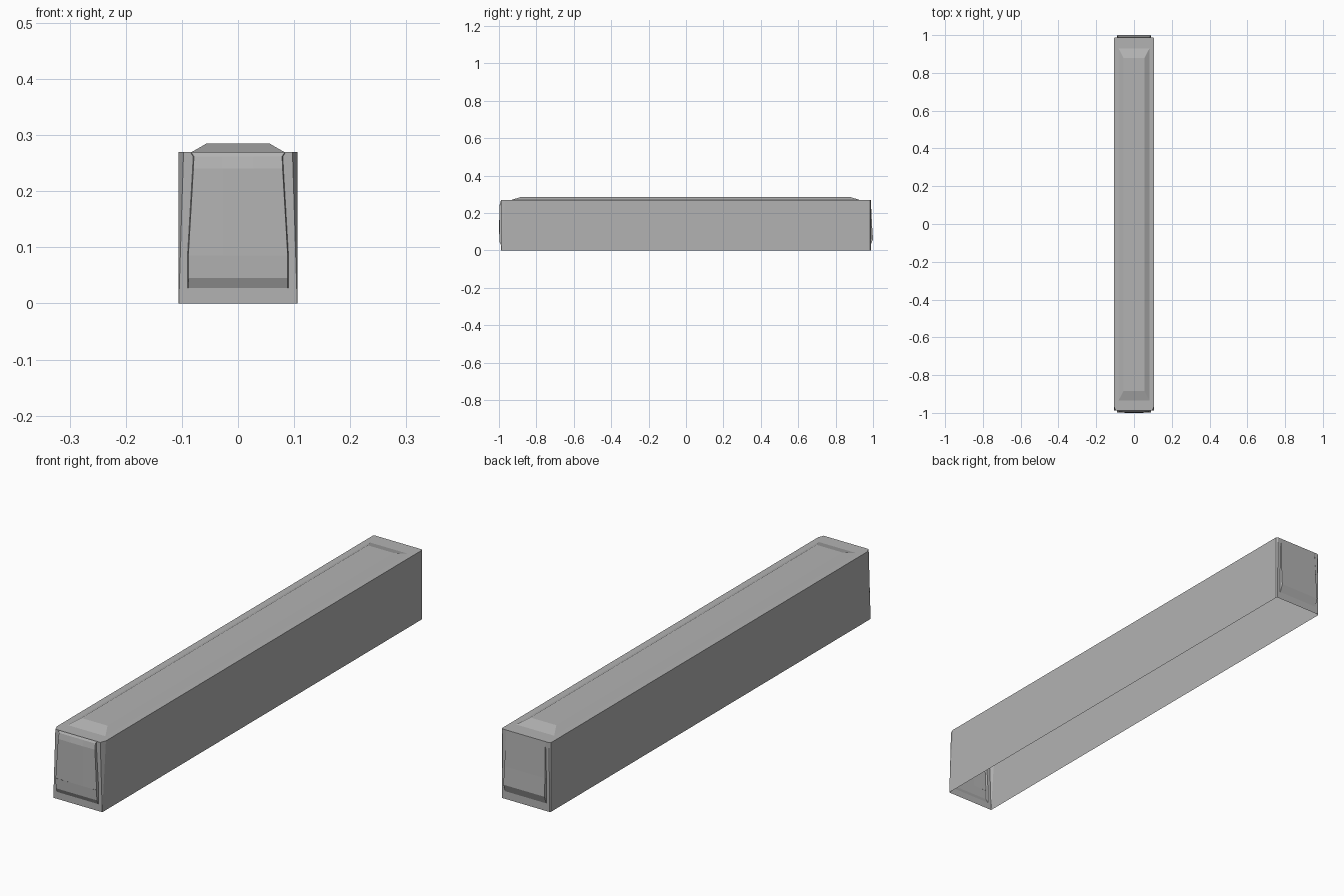
import bpy, bmesh

if "Cube" in bpy.data.objects:
    bpy.data.objects.remove(bpy.data.objects["Cube"])

HALF_W, HEIGHT, WALL = 0.106, 0.27, 0.988   # body half width, wall top, end wall position
FRONT_LIP, REAR_LIP = 0.022, 0.004          # set-back of the end corners at the top

grey = bpy.data.materials.new("mid_grey")
grey.diffuse_color = (0.45, 0.45, 0.45, 1)
grey.use_nodes = True
grey.node_tree.nodes["Principled BSDF"].inputs["Base Color"].default_value = grey.diffuse_color


def finish(bm, name):
    me = bpy.data.meshes.new(name)
    bm.to_mesh(me)
    bm.free()
    me.materials.append(grey)
    ob = bpy.data.objects.new(name, me)
    bpy.context.collection.objects.link(ob)
    return ob


def rect(bm, hx, y0, y1, z):
    return [bm.verts.new(p) for p in ((-hx, y0, z), (hx, y0, z), (hx, y1, z), (-hx, y1, z))]


def bridge(bm, a, b, sides=range(4)):
    for i in sides:
        j = (i + 1) % 4
        bm.faces.new((a[i], a[j], b[j], b[i]))


# Body: long side walls, top deck and raised roof panel; underside stays open
bm = bmesh.new()
floor = rect(bm, HALF_W, -WALL, WALL - REAR_LIP, 0)
deck = rect(bm, HALF_W, -WALL + FRONT_LIP, WALL - REAR_LIP, HEIGHT)
roof_base = rect(bm, 0.082, -0.935, 0.93, HEIGHT)
roof_top = rect(bm, 0.056, -0.885, 0.88, 0.285)
bridge(bm, floor, deck, (1, 3))
bridge(bm, deck, roof_base)
bridge(bm, roof_base, roof_top)
bm.faces.new(roof_top)
# Deck strip reaching forward to the narrower top of the front wall
nose = [bm.verts.new((x, -WALL, HEIGHT)) for x in (-0.097, 0.097)]
bm.faces.new((nose[0], nose[1], deck[1], deck[0]))
finish(bm, "body_and_roof")


def end_wall(name, sign, edge_of, lip_of, rows):
    """rows: (z, panel half width, panel depth, extra depth in the middle)"""
    bm = bmesh.new()
    grid = []
    for z, w, d, mid in rows:
        t = z / HEIGHT
        half = [(HALF_W, -lip_of(t)), (edge_of(t), 0), (w, 0), (w - 0.0015, d), (0.028, d + mid)]
        cols = [(-x, e) for x, e in half] + [(x, e) for x, e in reversed(half)]
        grid.append([bm.verts.new((x, sign * (WALL + e), z)) for x, e in cols])
    for a, b in zip(grid, grid[1:]):
        for i in range(len(a) - 1):
            quad = (a[i], a[i + 1], b[i + 1], b[i])
            bm.faces.new(quad if sign < 0 else quad[::-1])
    if sign > 0:  # close the small step between the rear wall top and the deck
        top = grid[-1]
        back = [bm.verts.new((s * HALF_W, WALL - REAR_LIP, HEIGHT)) for s in (-1, 1)]
        bm.faces.new((back[0], back[1], top[-2], top[1]))
    return finish(bm, name)


# Front end: tapered panel, kick band below, three-facet middle, corners cut back to the top
end_wall("front_end", -1, lambda t: 0.1055 - 0.0085 * t, lambda t: FRONT_LIP * t, [
    (0.0, 0.090, 0, 0),
    (0.027, 0.090, 0, 0),
    (0.045, 0.090, 0.009, 0),
    (0.085, 0.090, 0.0105, 0),
    (0.0855, 0.090, 0.0105, 0.0012),
    (0.240, 0.081, 0.008, 0.0012),
    (0.262, 0.080, 0.004, 0),
    (0.268, 0.084, 0, 0),
    (HEIGHT, 0.084, 0, 0),
])

# Rear end: sloping panel that juts out most near the bottom
end_wall("rear_end", 1, lambda t: 0.103 - 0.003 * t, lambda t: REAR_LIP, [
    (0.0, 0.090, 0, 0),
    (0.030, 0.090, 0, 0),
    (0.060, 0.090, 0.012, 0),
    (0.130, 0.089, 0.007, 0),
    (0.250, 0.086, 0.001, 0),
    (HEIGHT, 0.086, 0, 0),
])
